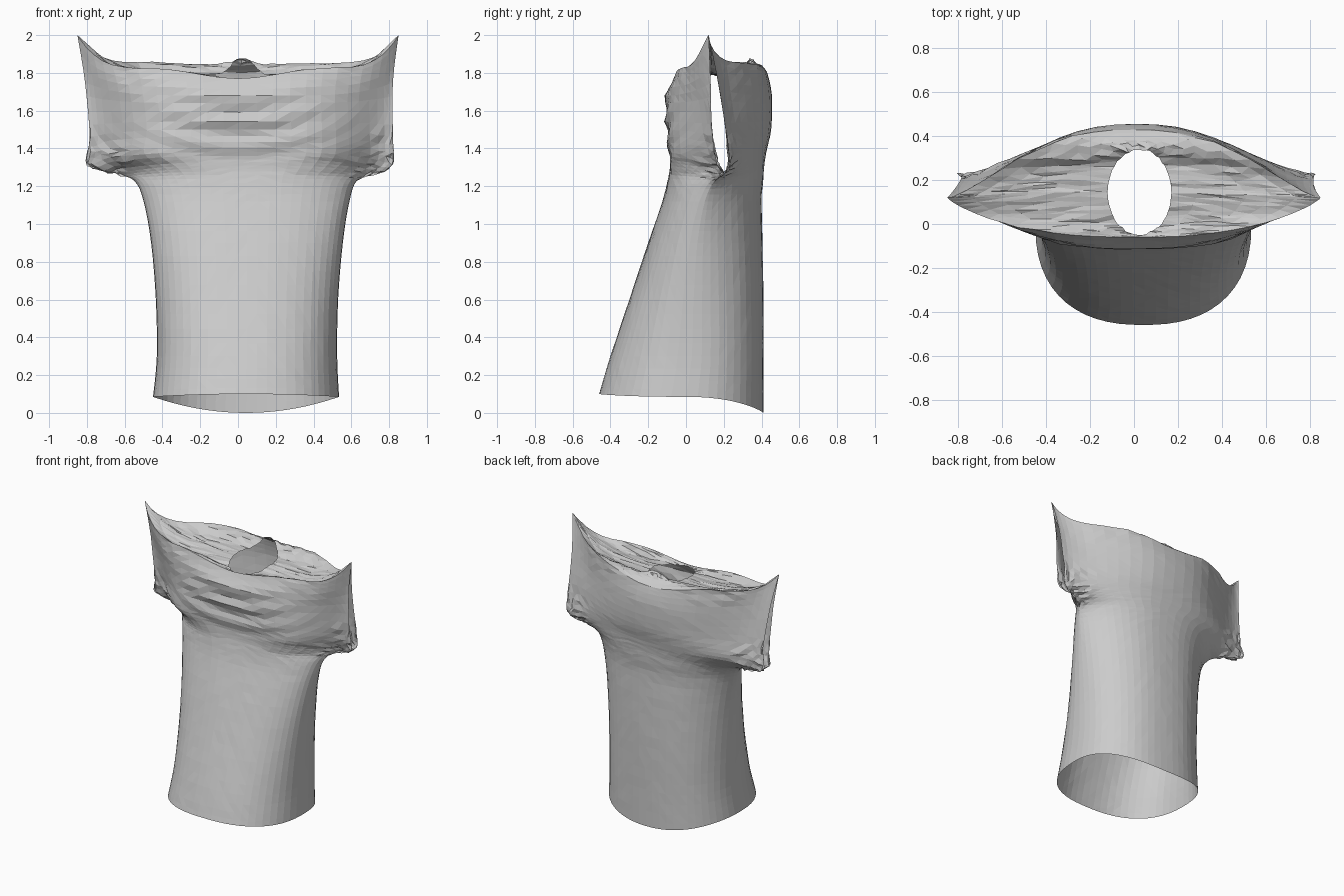
import bpy, bmesh, math, random

random.seed(4)
if "Cube" in bpy.data.objects:
    bpy.data.objects.remove(bpy.data.objects["Cube"])

COLUMNS = 28     # points across each panel
STEPS = 4        # rings between two key rows
FOLD_LAYERS = 6  # rings from the shoulder edge to the neck hole

# Key rows from hem to shoulder: side z, right x, left x, side y (front, back),
# middle y (front, back), middle z (front, back), pinch towards the sides (front, back),
# flatness of the chest
ROWS = [
    (.085, -.45, .535, 0, 0, -.46, .41, .1, 0, .42, .45, 2.4),
    (.3, -.43, .525, .03, .03, -.4, .41, .3, .27, .42, .47, 2.4),
    (.6, -.435, .53, .04, .04, -.3, .41, .6, .59, .43, .5, 2.4),
    (.9, -.46, .555, .06, .06, -.2, .405, .9, .9, .45, .57, 2.4),
    (1.12, -.5, .59, .1, .1, -.125, .4, 1.12, 1.12, .5, .7, 2.5),
    (1.23, -.55, .63, .15, .15, -.095, .41, 1.24, 1.24, .7, .9, 3),
    (1.265, -.65, .72, .2, .2, -.085, .415, 1.31, 1.31, 1.6, 1.3, 4.5),
    (1.315, -.8, .82, .17, .225, -.09, .425, 1.38, 1.38, 3.6, 1.8, 5.5),
    (1.46, -.785, .82, .14, .215, -.1, .45, 1.5, 1.5, 2.5, 1.9, 4.5),
    (1.75, -.81, .82, .13, .17, -.105, .455, 1.68, 1.68, 1.2, 1.8, 2.9),
    (2, -.85, .85, .12, .12, -.06, .43, 1.77, 1.8, .8, 1.5, 2.4),
]


def spline(a, b, c, d, t):
    """Smooth curve from b to c."""
    return b + .5 * t * (c - a + t * (2 * a - 5 * b + 4 * c - d + t * (3 * (b - c) + d - a)))


def row_at(i, t):
    pick = [ROWS[max(0, min(len(ROWS) - 1, i + k))] for k in (-1, 0, 1, 2)]
    return [spline(*values, t) for values in zip(*pick)]


def panel_point(row, s, back, v):
    """Point on the front or back panel; s runs from -1 to 1 across it."""
    z_side, x_right, x_left = row[:3]
    y_side, y_mid, z_mid, pinch = (row[k + back] for k in (3, 5, 7, 9))
    flat = 2.4 if back else row[11]
    x = (x_left + x_right) / 2 + s * (x_left - x_right) / 2
    y = y_side + (y_mid - y_side) * max(0, 1 - abs(s) ** flat) ** pinch
    z = z_mid + (z_side - z_mid) * abs(s) ** (2 + 4 * v * v)
    z += .05 * max(0, v - .9) * 10 * math.sin(math.pi * abs(s)) ** 2
    # Draped cloth folds on the chest
    if not back and 1.3 < z < 1.8:
        window = math.sin((z - 1.3) * math.pi / .5)
        y += .013 * window * math.exp(-(x / .4) ** 2) * math.sin((z - .45 * x * x) * 48)
    return x, y, z


def neck_point(s, back):
    """Point on the rim of the neck hole, raised at the nape."""
    side = math.sqrt(max(0, 1 - s * s))
    if back:
        return .025 + .145 * s, .145 + .195 * side, 1.79 + .09 * side ** 6
    return .025 + .145 * s, .145 - .195 * side, 1.79 - .03 * side


def ring(point):
    """Closed loop: front from right to left, then back again."""
    spread = [-math.cos(math.pi * i / COLUMNS) for i in range(COLUMNS + 1)]
    return [point(s, 0) for s in spread] + [point(s, 1) for s in reversed(spread)]


# Rings up the body
rings = []
for i in range(len(ROWS) - 1):
    for k in range(STEPS):
        v = (i + k / STEPS) / (len(ROWS) - 1)
        row = row_at(i, k / STEPS)
        rings.append(ring(lambda s, back: panel_point(row, s, back, v)))
edge = ring(lambda s, back: panel_point(ROWS[-1], s, back, 1))
rings.append(edge)

# Rings over the shoulders, in to the neck hole
neck = ring(neck_point)
for k in range(1, FOLD_LAYERS + 1):
    t = k / FOLD_LAYERS
    layer = []
    for a, b in zip(edge, neck):
        x, y = a[0] + (b[0] - a[0]) * t, a[1] + (b[1] - a[1]) * t
        drop = 1 - (1 - t) ** (4 if abs(a[0]) > .6 else 1)
        layer.append((x, y, a[2] + (b[2] - a[2]) * drop))
    rings.append(layer)

# Skin the rings, leaving the armholes, the hem and the neck open
bm = bmesh.new()
loops = [[bm.verts.new(p) for p in r] for r in rings]
count = 2 * (COLUMNS + 1)
for low, high in zip(loops, loops[1:]):
    for k in range(count):
        if k % (COLUMNS + 1) != COLUMNS:
            n = (k + 1) % count
            bm.faces.new((low[k], low[n], high[n], high[k]))
bmesh.ops.remove_doubles(bm, verts=bm.verts, dist=.0008)

# Crumple the cuffs and the cloth around the neck
for vert in bm.verts:
    x, y, z = vert.co
    cuff = abs(x) > .6 and 1.22 < z < 1.48
    collar = z > 1.74 and abs(x) < .6 and -.04 < y < .4
    amount = .008 if cuff else .006 if collar else .001
    if z > .12:
        vert.co.y += random.uniform(-amount, amount)
        vert.co.z += random.uniform(-amount, amount)
bmesh.ops.triangulate(bm, faces=bm.faces)

mesh = bpy.data.meshes.new("shirt")
bm.to_mesh(mesh)
bm.free()
shirt = bpy.data.objects.new("shirt", mesh)
bpy.context.collection.objects.link(shirt)

# Plain light grey cloth
cloth = bpy.data.materials.new("light grey cloth")
cloth.use_nodes = True
colour = (.6, .6, .6, 1)
cloth.diffuse_color = colour
cloth.node_tree.nodes["Principled BSDF"].inputs["Base Color"].default_value = colour
mesh.materials.append(cloth)
